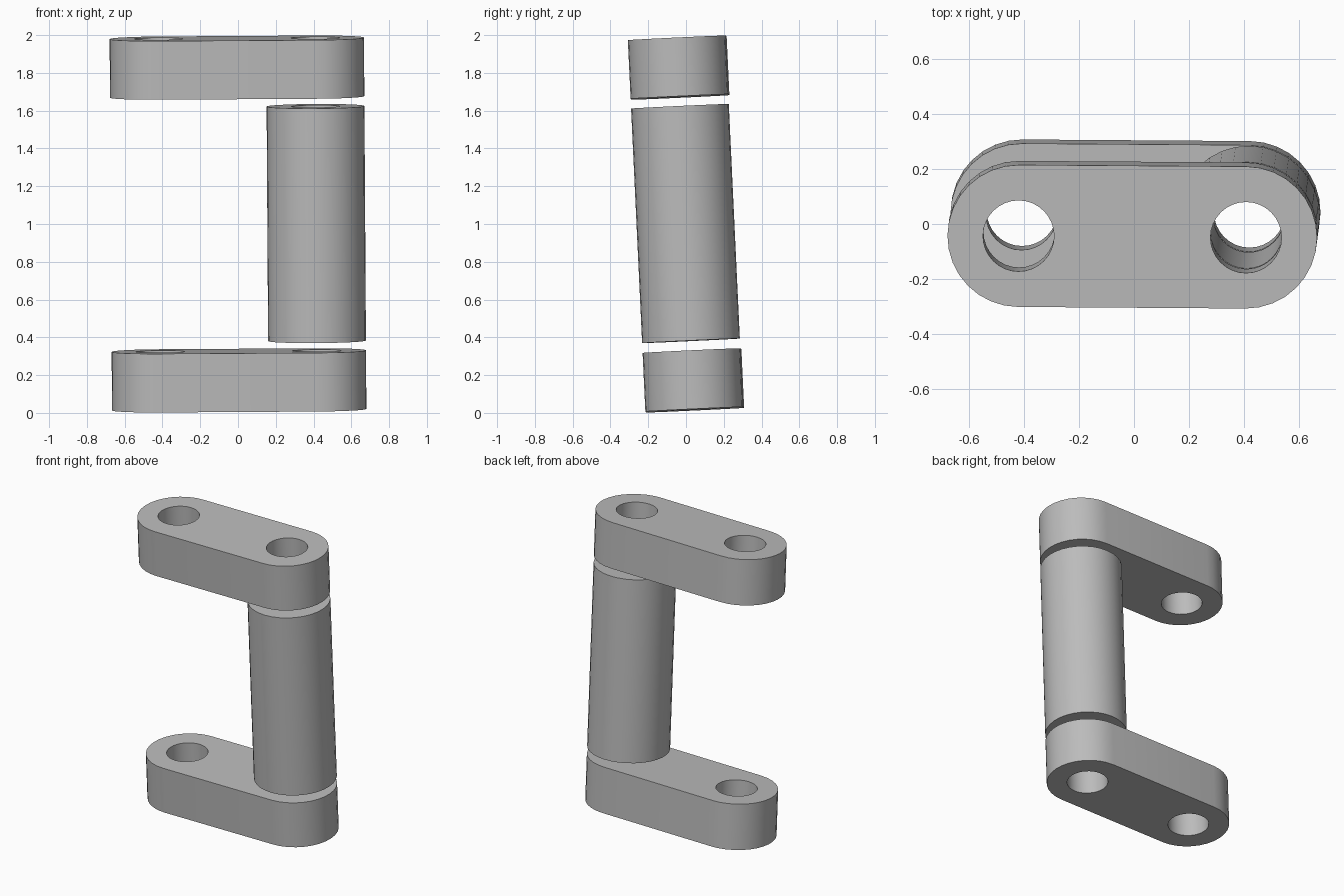
import bpy, bmesh, math
from mathutils import Matrix, Euler

cube = bpy.data.objects.get("Cube")
if cube:
    bpy.data.objects.remove(cube, do_unlink=True)

# Proportions, all driven by the outer radius
R = 0.259
HOLE = R * 0.5
SLAB = R * 1.2
GAP = R * 0.2
TUBE = R * 4.8
PIN_X = R * 1.6
SEG = 32

# Slight lean of the whole assembly
LEAN = (Matrix.Translation((0, 0, 1))
        @ Euler([math.radians(a) for a in (2.7, -0.35, -0.4)]).to_matrix().to_4x4())

grey = bpy.data.materials.new("grey")
grey.use_nodes = True
colour = (0.5, 0.5, 0.5, 1)
grey.diffuse_color = colour
grey.node_tree.nodes["Principled BSDF"].inputs["Base Color"].default_value = colour


def arc(cx, radius, start, turn, steps):
    """Points along an arc centred on (cx, 0)."""
    return [(cx + radius * math.cos(start + turn * i / steps),
             radius * math.sin(start + turn * i / steps)) for i in range(steps)]


def plate(name, outline, holes, z, height):
    """Extrude an outline with through holes, centred at height z."""
    bm = bmesh.new()
    edges = []
    for loop in [outline] + holes:
        verts = [bm.verts.new((x, y, z - height / 2)) for x, y in loop]
        edges += [bm.edges.new((v, verts[i - 1])) for i, v in enumerate(verts)]
    bmesh.ops.triangle_fill(bm, edges=edges, use_beauty=True, use_dissolve=False)
    base = bm.faces[:]
    moved = bmesh.ops.extrude_face_region(bm, geom=base, use_keep_orig=True)["geom"]
    bmesh.ops.translate(bm, vec=(0, 0, height),
                        verts=[v for v in moved if isinstance(v, bmesh.types.BMVert)])
    bmesh.ops.recalc_face_normals(bm, faces=bm.faces[:])
    mesh = bpy.data.meshes.new(name)
    bm.to_mesh(mesh)
    bm.free()
    mesh.materials.append(grey)
    obj = bpy.data.objects.new(name, mesh)
    bpy.context.collection.objects.link(obj)
    obj.matrix_world = LEAN
    bpy.ops.object.select_all(action='DESELECT')
    obj.select_set(True)
    bpy.context.view_layer.objects.active = obj
    bpy.ops.object.shade_smooth_by_angle(angle=math.radians(30))
    return obj


# Two rounded link plates with a hole at each end
half = math.pi / 2
stadium = []
for cx, start in ((PIN_X, -half), (-PIN_X, half)):
    stadium += arc(cx, R, start, math.pi, SEG // 2)
    stadium.append((cx, R * math.sin(start + math.pi)))
holes = [arc(cx, HOLE, 0, 2 * math.pi, SEG) for cx in (PIN_X, -PIN_X)]
offset = TUBE / 2 + GAP + SLAB / 2
for name, side in (("lower_link", -1), ("upper_link", 1)):
    plate(name, stadium, holes, side * offset, SLAB)

# Hollow spacer tube between the plates
plate("spacer_tube", arc(PIN_X, R, 0, 2 * math.pi, SEG), holes[:1], 0, TUBE)
